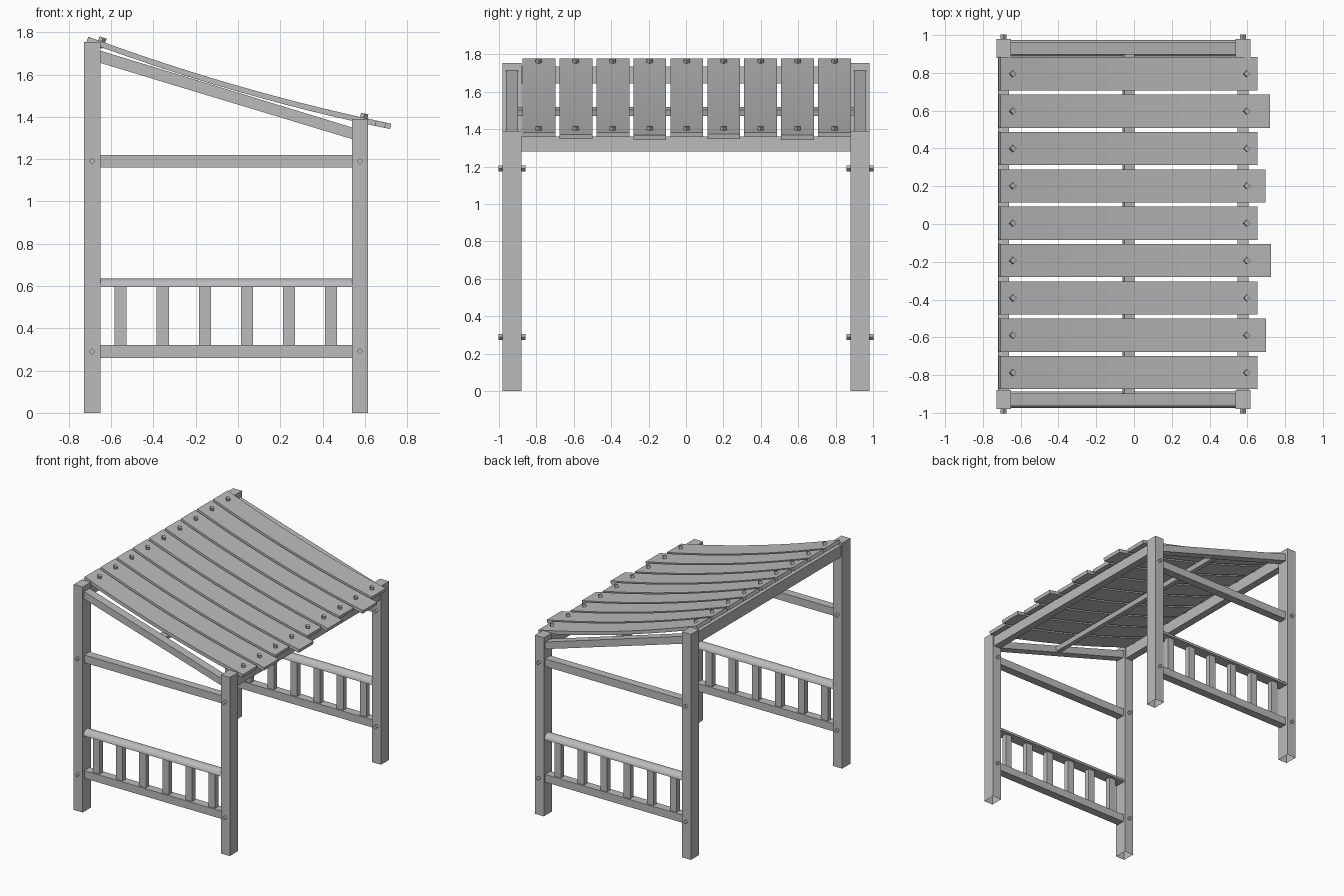
import bpy, bmesh, math
from mathutils import Matrix, Vector

cube = bpy.data.objects.get("Cube")
if cube:
    bpy.data.objects.remove(cube, do_unlink=True)

grey = bpy.data.materials.new("plain grey")
grey.use_nodes = True
colour = (0.5, 0.5, 0.5, 1)
grey.diffuse_color = colour
grey.node_tree.nodes["Principled BSDF"].inputs["Base Color"].default_value = colour


def finish(name, bm):
    bmesh.ops.recalc_face_normals(bm, faces=bm.faces)
    mesh = bpy.data.meshes.new(name)
    bm.to_mesh(mesh)
    bm.free()
    mesh.materials.append(grey)
    obj = bpy.data.objects.new(name, mesh)
    bpy.context.collection.objects.link(obj)
    return obj


def box(name, centre, size, rotation=Matrix(), open_bottom=False):
    bm = bmesh.new()
    bmesh.ops.create_cube(bm, size=1, matrix=Matrix.Translation(centre) @ rotation @ Matrix.Diagonal((*size, 1)))
    if open_bottom:
        bm.normal_update()
        low = [f for f in bm.faces if f.normal.z < -0.9]
        bmesh.ops.delete(bm, geom=low, context='FACES')
    return finish(name, bm)


def extrude(name, outline, vector):
    """Extrude a closed outline of 3D points along a vector."""
    bm = bmesh.new()
    face = bm.faces.new([bm.verts.new(p) for p in outline])
    new = bmesh.ops.extrude_face_region(bm, geom=[face], use_keep_orig=True)["geom"]
    bmesh.ops.translate(bm, vec=vector, verts=[v for v in new if isinstance(v, bmesh.types.BMVert)])
    return finish(name, bm)


BACK, FRONT = -0.69, 0.577          # x of the tall and short posts
INNER_L, INNER_R = -0.65, 0.54      # inner faces of the posts
MID, SPAN = (INNER_L + INNER_R) / 2, INNER_R - INNER_L
SLOPE = math.atan2(0.36, SPAN)
DIAMOND = math.pi / 4

# Two identical side frames
for side, label in ((-1, "front"), (1, "back")):
    y = side * 0.93
    for x, height, kind in ((BACK, 1.755, "tall"), (FRONT, 1.39, "short")):
        box(f"{label}_{kind}_post", (x, y, height / 2), (0.077, 0.1, height), open_bottom=True)
        for z in (0.29, 1.19):
            box(f"{label}_{kind}_bolt", (x, y, z), (0.022, 0.145, 0.022), Matrix.Rotation(DIAMOND, 4, 'Y'))

    for z, kind in ((0.29, "lower"), (1.19, "upper")):
        box(f"{label}_{kind}_rail", (MID, y, z), (SPAN, 0.065, 0.06))

    # Handrail with a rounded top and flat underside
    arc = [(INNER_L, y + 0.044 * math.cos(a), 0.595 + 0.04 * math.sin(a))
           for a in (math.pi * i / 12 for i in range(13))]
    handrail = extrude(f"{label}_handrail", arc, (SPAN, 0, 0))
    bpy.ops.object.select_all(action='DESELECT')
    handrail.select_set(True)
    bpy.context.view_layer.objects.active = handrail
    bpy.ops.object.shade_smooth_by_angle(angle=math.radians(30))

    for i in range(6):
        box(f"{label}_baluster", (-0.555 + 0.199 * i, y, 0.457), (0.057, 0.04, 0.276))

    # Sloping rafter between the posts
    rafter = [(INNER_L, y - 0.033, 1.655), (INNER_R, y - 0.033, 1.295),
              (INNER_R, y - 0.033, 1.35), (INNER_L, y - 0.033, 1.713)]
    extrude(f"{label}_rafter", rafter, (0, 0.066, 0))

# Beams running across the frames
box("high_beam", (-0.69, 0, 1.69), (0.058, 1.78, 0.09))
box("low_beam", (FRONT, 0, 1.32), (0.058, 1.78, 0.08))
box("middle_beam", (-0.03, 0, 1.495), (0.055, 1.8, 0.035), Matrix.Rotation(SLOPE, 4, 'Y'))


def roof(x):
    """Top height and slope of the sagging roof."""
    return 1.547 - 0.288 * x + 0.057 * x * x, -0.288 + 0.114 * x


def roof_point(x, y, depth):
    z, slope = roof(x)
    down = Vector((slope, 0, -1)).normalized()
    return Vector((x, y, z)) + down * depth


# Curved roof planks with bolts at both ends
ends = (0.655, 0.70, 0.655, 0.725, 0.655, 0.695, 0.655, 0.72, 0.655)
for i, end in enumerate(ends):
    y = 0.004 + (i - 4) * 0.1977
    xs = [-0.708 + (end + 0.708) * k / 12 for k in range(13)]
    outline = ([roof_point(x, y - 0.088, 0) for x in xs]
               + [roof_point(x, y - 0.088, 0.026) for x in reversed(xs)])
    extrude("roof_plank", outline, (0, 0.176, 0))
    for x in (-0.645, 0.595):
        tilt = Matrix.Rotation(-math.atan(roof(x)[1]), 4, 'Y') @ Matrix.Rotation(DIAMOND, 4, 'Z')
        box("roof_bolt", roof_point(x, y, 0.005), (0.025, 0.025, 0.05), tilt)
